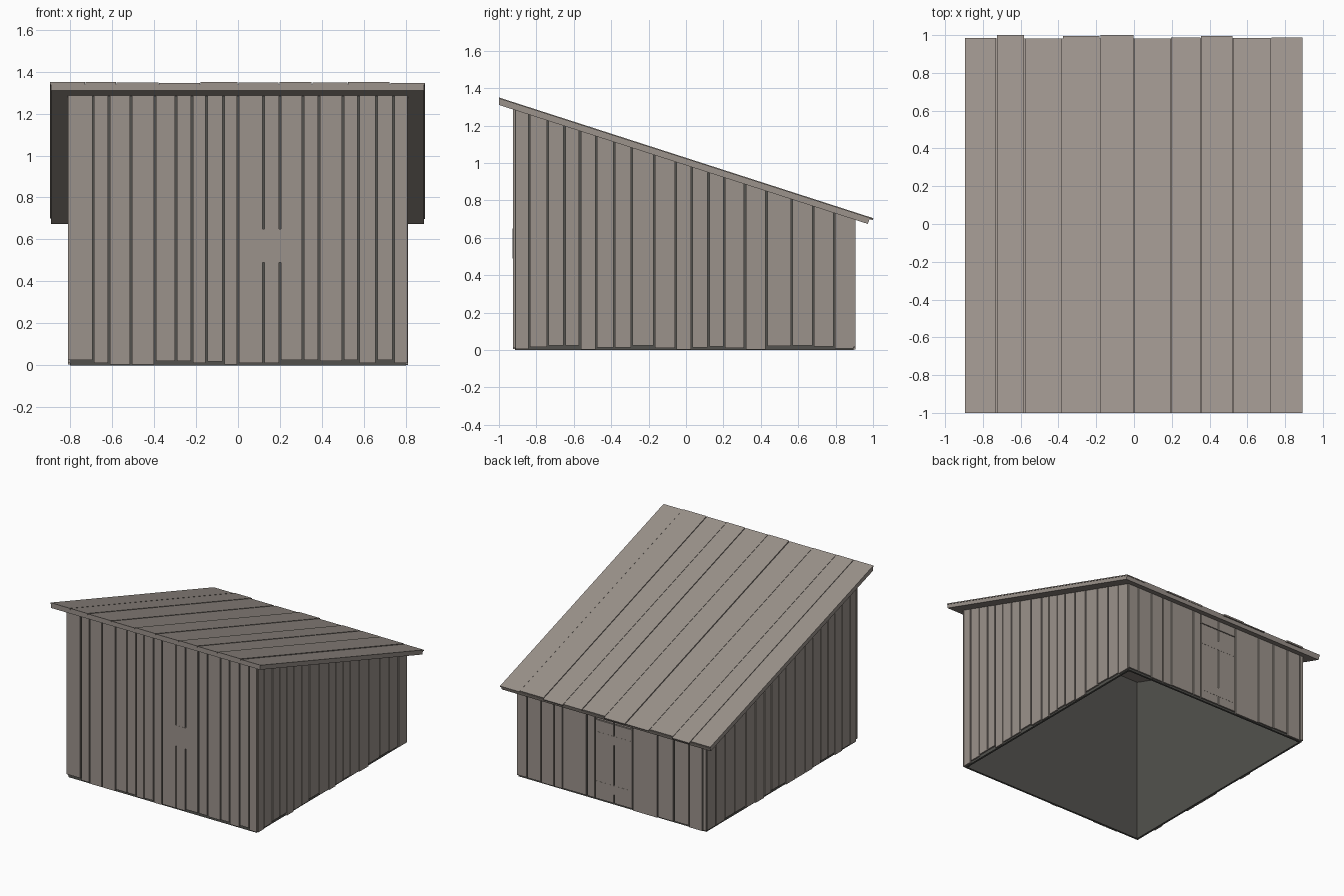
import bpy
import bmesh
import random

random.seed(4)
if "Cube" in bpy.data.objects:
    bpy.data.objects.remove(bpy.data.objects["Cube"], do_unlink=True)


def material(name, rgb):
    m = bpy.data.materials.new(name)
    m.use_nodes = True
    m.diffuse_color = (*rgb, 1)
    m.node_tree.nodes["Principled BSDF"].inputs["Base Color"].default_value = (*rgb, 1)
    return m


WOOD = material("weathered wood", (0.33, 0.29, 0.26))
DARK = material("dark inner wall", (0.085, 0.083, 0.075))

SLOPE = 0.3225
WX, FRONT, BACK = 0.80, -0.915, 0.895    # faces of the inner walls
PLANK, GAP = 0.011, 0.009


def underside(y):
    return 1.31 - SLOPE * (y + 1)


def add_box(bm, x, y, z0, z1=None):
    """Box over x and y ranges; without z1 its top follows the roof."""
    def top(yy):
        return underside(yy) if z1 is None else z1
    corners = [(x[0], y[0]), (x[1], y[0]), (x[1], y[1]), (x[0], y[1])]
    lo = [bm.verts.new((a, b, z0)) for a, b in corners]
    hi = [bm.verts.new((a, b, top(b))) for a, b in corners]
    bm.faces.new(lo[::-1])
    bm.faces.new(hi)
    for i in range(4):
        j = (i + 1) % 4
        bm.faces.new((lo[i], lo[j], hi[j], hi[i]))


def finish(name, bm, mat):
    bmesh.ops.recalc_face_normals(bm, faces=bm.faces)
    mesh = bpy.data.meshes.new(name)
    bm.to_mesh(mesh)
    bm.free()
    mesh.materials.append(mat)
    obj = bpy.data.objects.new(name, mesh)
    bpy.context.collection.objects.link(obj)
    return obj


def spans(edges):
    for a, b in zip(edges, edges[1:]):
        yield a + GAP / 2, b - GAP / 2


def ragged():
    return random.choice((0.003, 0.01, 0.015, 0.022, 0.025))


# Dark inner walls, open at the bottom
bm = bmesh.new()
T = 0.015
for s in (-1, 1):
    add_box(bm, sorted((s * WX, s * (WX - T))), (FRONT, BACK), 0)
add_box(bm, (-WX + T, WX - T), (FRONT, FRONT + T), 0)
add_box(bm, (-WX + T, WX - T), (BACK - T, BACK), 0)
finish("inner_walls", bm, DARK)

# Front planks
front_edges = [-0.815, -0.69, -0.615, -0.51, -0.395, -0.295, -0.22, -0.15, -0.07,
               0, 0.122, 0.2, 0.31, 0.387, 0.5, 0.575, 0.66, 0.742, 0.812]
front_feet = [25, 12, 5, 5, 20, 20, 10, 18, 5, 12, 12, 25, 25, 20, 25, 10, 25, 10]
bm = bmesh.new()
for span, foot in zip(spans(front_edges), front_feet):
    add_box(bm, span, (FRONT - PLANK, FRONT), foot / 1000)
finish("front_planks", bm, WOOD)

# Flush patch across the joints on the front
bm = bmesh.new()
add_box(bm, (0.11, 0.212), (FRONT - PLANK - 0.001, FRONT), 0.49, 0.65)
finish("front_patch", bm, WOOD)

# Side planks
side_edges = [-0.915, -0.838, -0.74, -0.65, -0.567, -0.48, -0.383, -0.29, -0.17, -0.055,
              0.03, 0.12, 0.205, 0.315, 0.43, 0.565, 0.68, 0.793, 0.9]
side_feet = [5, 15, 25, 25, 2, 12, 12, 25, 10, 2, 12, 18, 10, 2, 20, 25, 18, 8]
for s, name in ((1, "left_planks"), (-1, "right_planks")):
    bm = bmesh.new()
    for span, foot in zip(spans(side_edges), side_feet):
        z = foot / 1000 if s > 0 else ragged()
        add_box(bm, sorted((s * WX, s * (WX + PLANK))), span, z)
    finish(name, bm, WOOD)

# Back planks, kept short above the door
back_edges = [-0.81, -0.775, -0.66, -0.53, -0.39, -0.18, -0.02, 0.14, 0.21,
              0.415, 0.49, 0.6, 0.72, 0.81]
DOOR_TOP = 0.62
bm = bmesh.new()
door = bmesh.new()
for a, b in spans(back_edges):
    if -0.18 < a and b < 0.14:
        add_box(bm, (a, b), (BACK, BACK + PLANK), DOOR_TOP + 0.006)
        add_box(door, (a, b), (BACK, BACK + PLANK), 0.015, DOOR_TOP)
    else:
        add_box(bm, (a, b), (BACK, BACK + PLANK), ragged())
finish("back_planks", bm, WOOD)

# Door battens, nearly flush with the door planks
for z in (0.08, 0.46):
    add_box(door, (-0.17, 0.13), (BACK, BACK + PLANK + 0.001), z, z + 0.07)
finish("back_door", door, WOOD)


# Roof: a sloping board deck with loose-ended planks on top
def add_slope(bm, x, y0, y1, low, high):
    """Sloping board; low and high are heights above the roof underside."""
    tilt = SLOPE * (high - low)
    profile = [(y0, low), (y1, low), (y1 + tilt, high), (y0, high)]
    sides = [[bm.verts.new((xx, y, underside(y) + h)) for y, h in profile] for xx in x]
    bm.faces.new(sides[0])
    bm.faces.new(sides[1][::-1])
    for i in range(4):
        j = (i + 1) % 4
        bm.faces.new((sides[0][i], sides[0][j], sides[1][j], sides[1][i]))


bm = bmesh.new()
add_slope(bm, (-0.892, 0.887), -1, 0.972, 0, 0.029)
finish("roof_deck", bm, WOOD)

roof_edges = [-0.897, -0.728, -0.58, -0.378, -0.18, 0, 0.195, 0.353, 0.523, 0.725, 0.893]
roof_ends = [0.98, 0.998, 0.98, 0.993, 0.998, 0.98, 0.985, 0.992, 0.98, 0.986]
bm = bmesh.new()
for (a, b), end in zip(spans(roof_edges), roof_ends):
    lift = random.choice((0, 0.002, 0.004))
    add_slope(bm, (a + 0.002 - GAP / 2, b - 0.002 + GAP / 2), -1, end, 0.029, 0.036 + lift)
finish("roof_planks", bm, WOOD)
